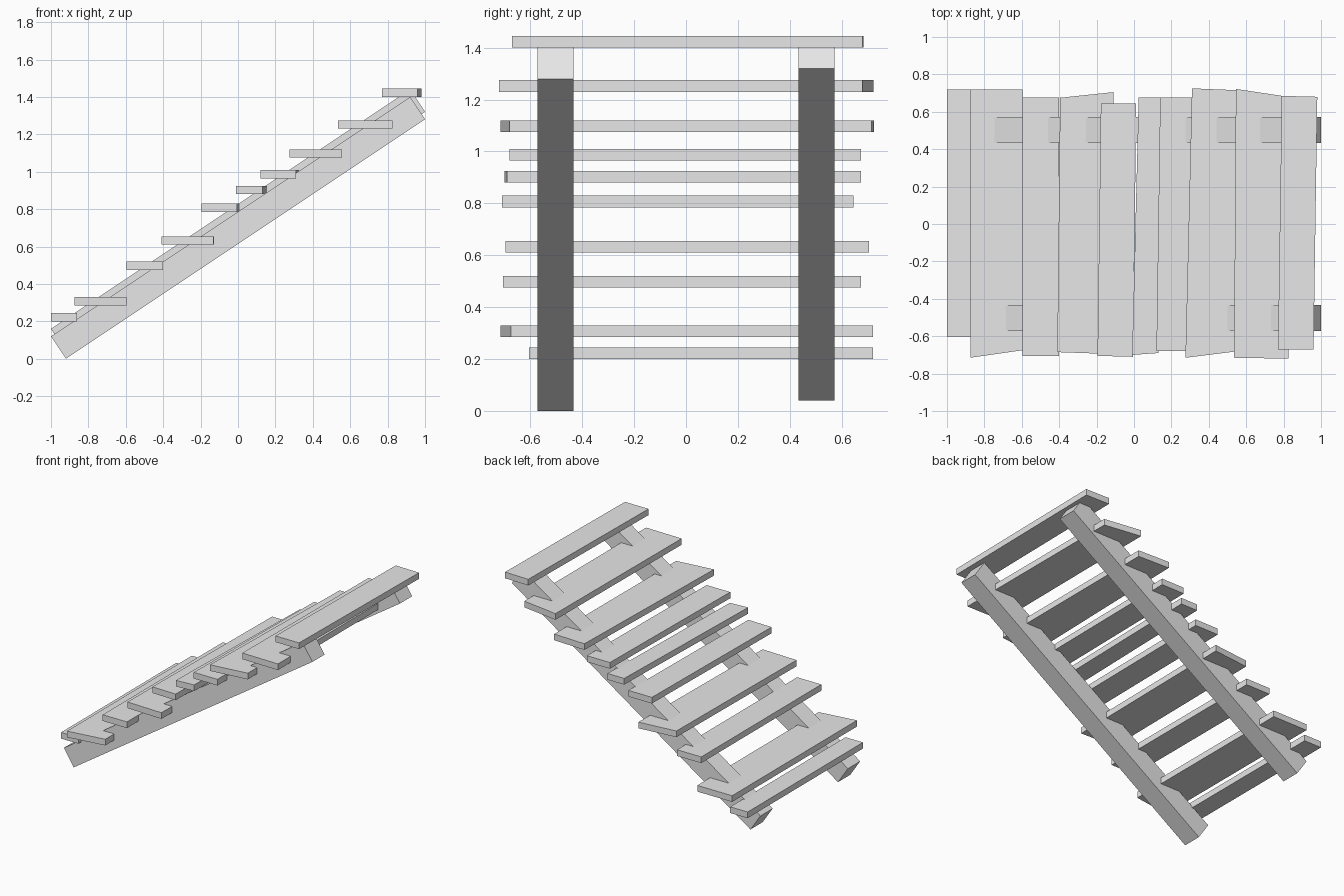
import bpy
import bmesh

cube = bpy.data.objects.get("Cube")
if cube:
    bpy.data.objects.remove(cube, do_unlink=True)

grey = bpy.data.materials.new("pale_grey")
grey.use_nodes = True
grey.diffuse_color = (0.8, 0.8, 0.8, 1)
grey.node_tree.nodes["Principled BSDF"].inputs["Base Color"].default_value = (0.8, 0.8, 0.8, 1)


def prism(name, outline, offset):
    """Extrude a flat outline along an offset into a solid."""
    bm = bmesh.new()
    face = bm.faces.new([bm.verts.new(p) for p in outline])
    result = bmesh.ops.extrude_face_region(bm, geom=[face], use_keep_orig=True)
    moved = [g for g in result["geom"] if isinstance(g, bmesh.types.BMVert)]
    bmesh.ops.translate(bm, verts=moved, vec=offset)
    bmesh.ops.recalc_face_normals(bm, faces=bm.faces)
    mesh = bpy.data.meshes.new(name)
    bm.to_mesh(mesh)
    bm.free()
    mesh.materials.append(grey)
    obj = bpy.data.objects.new(name, mesh)
    bpy.context.collection.objects.link(obj)
    return obj


# Sloping side beams, the rear one set slightly higher
BEAM = [(-0.92, 0), (1, 1.28), (0.92, 1.4), (-1, 0.12)]
for name, y, lift in (("front_beam", -0.573, 0), ("back_beam", 0.433, 0.04)):
    prism(name, [(x, y, z + lift) for x, z in BEAM], (0, 0.14, 0))

# Uneven treads: underside height, then front-left, front-right,
# back-right and back-left corners
TREADS = [
    (0.20, (-1, -0.605), (-0.86, -0.605), (-0.86, 0.72), (-1, 0.72)),
    (0.285, (-0.875, -0.715), (-0.595, -0.675), (-0.595, 0.72), (-0.875, 0.72)),
    (0.475, (-0.595, -0.705), (-0.4, -0.705), (-0.4, 0.675), (-0.595, 0.675)),
    (0.61, (-0.41, -0.685), (-0.13, -0.695), (-0.11, 0.705), (-0.395, 0.675)),
    (0.785, (-0.195, -0.705), (-0.005, -0.71), (0.012, 0.645), (-0.177, 0.645)),
    (0.88, (-0.01, -0.7), (0.13, -0.69), (0.16, 0.675), (0.025, 0.675)),
    (0.965, (0.12, -0.68), (0.31, -0.68), (0.325, 0.675), (0.14, 0.675)),
    (1.075, (0.275, -0.715), (0.555, -0.68), (0.56, 0.715), (0.31, 0.725)),
    (1.23, (0.535, -0.715), (0.825, -0.72), (0.825, 0.68), (0.545, 0.722)),
    (1.40, (0.77, -0.67), (0.96, -0.67), (0.98, 0.68), (0.79, 0.685)),
]
for number, (z, *corners) in enumerate(TREADS, 1):
    prism(f"tread_{number}", [(x, y, z) for x, y in corners], (0, 0, 0.045))
